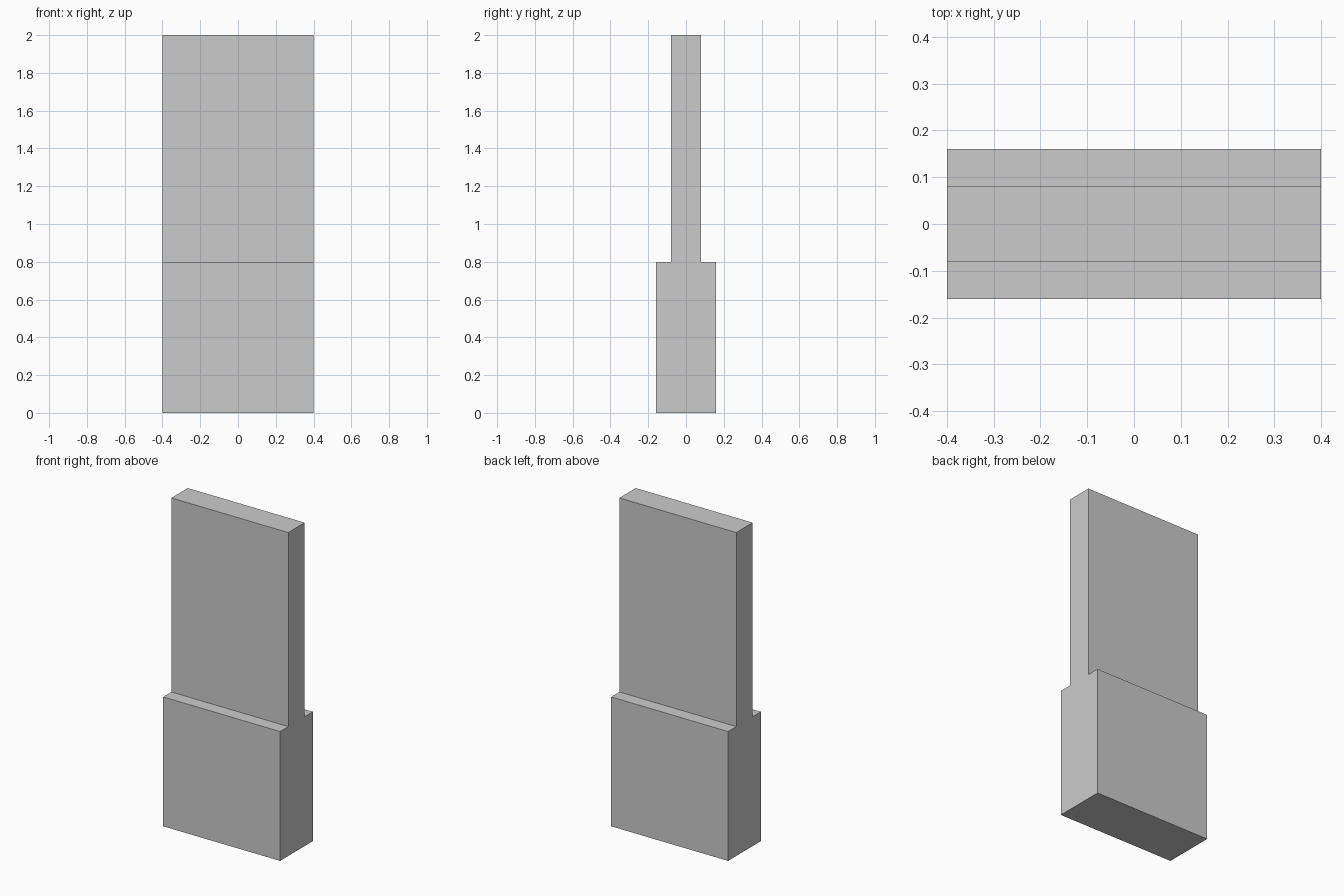
import bpy
import bmesh

if "Cube" in bpy.data.objects:
    bpy.data.objects.remove(bpy.data.objects["Cube"])

HALF_WIDTH = 0.4

# Stepped side profile (y, z): one half, mirrored to the other side
half = [(0.16, 0.0), (0.16, 0.8), (0.08, 0.8), (0.08, 2.0)]
profile = half + [(-y, z) for y, z in reversed(half)]

# Stepped slab: profile extruded along x
bm = bmesh.new()
face = bm.faces.new([bm.verts.new((-HALF_WIDTH, y, z)) for y, z in profile])
result = bmesh.ops.extrude_face_region(bm, geom=[face], use_keep_orig=True)
moved = [g for g in result["geom"] if isinstance(g, bmesh.types.BMVert)]
bmesh.ops.translate(bm, verts=moved, vec=(2 * HALF_WIDTH, 0, 0))
bmesh.ops.recalc_face_normals(bm, faces=bm.faces)

mesh = bpy.data.meshes.new("stepped_slab")
bm.to_mesh(mesh)
bm.free()
bpy.context.collection.objects.link(bpy.data.objects.new("stepped_slab", mesh))
